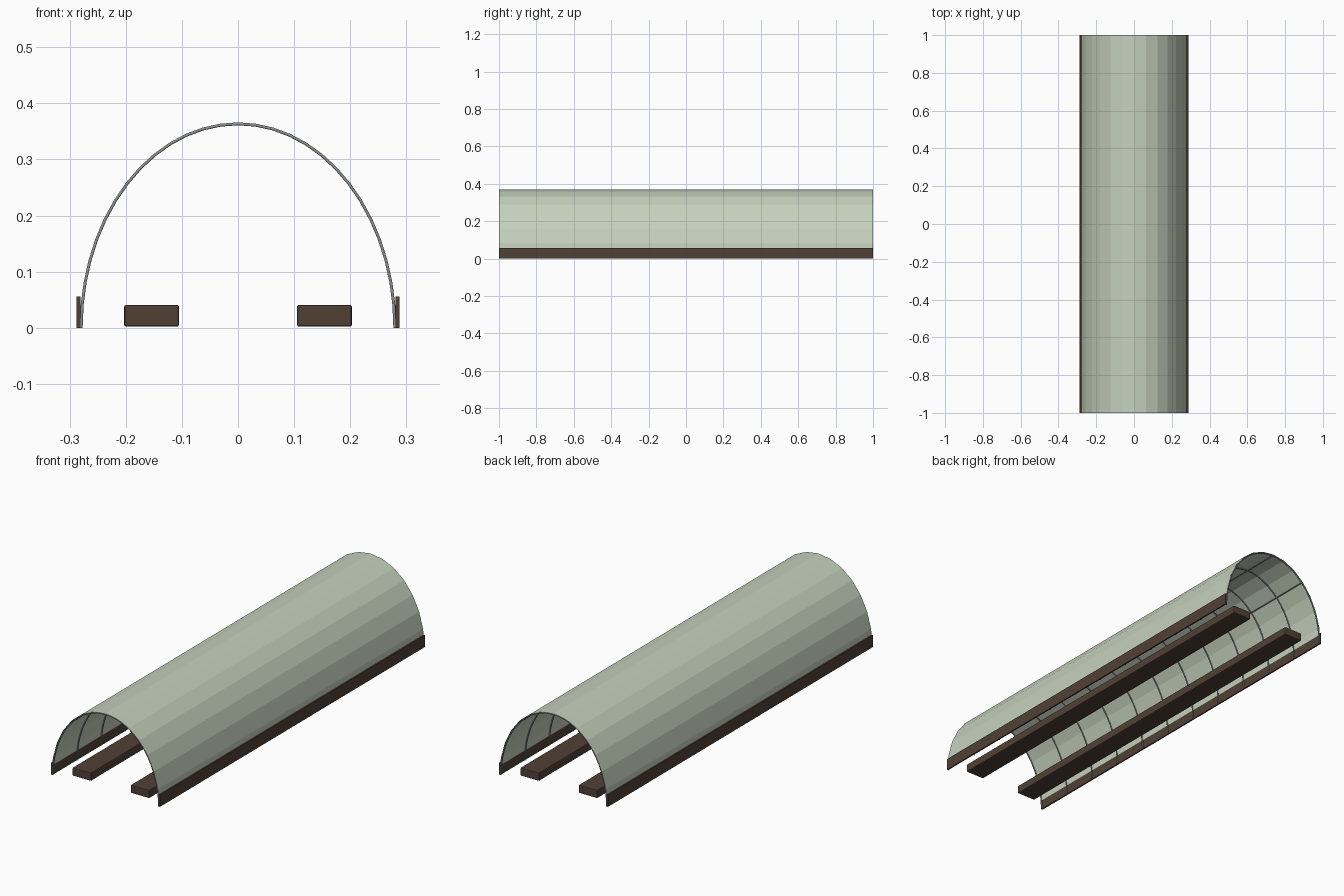
import bpy, bmesh, math

if "Cube" in bpy.data.objects:
    bpy.data.objects.remove(bpy.data.objects["Cube"])

def material(name, rgb):
    m = bpy.data.materials.new(name)
    m.diffuse_color = (*rgb, 1)
    m.use_nodes = True
    m.node_tree.nodes["Principled BSDF"].inputs["Base Color"].default_value = m.diffuse_color
    return m

FILM = material("pale green film", (0.56, 0.64, 0.51))
METAL = material("grey metal", (0.27, 0.28, 0.28))
WOOD = material("dark brown wood", (0.08, 0.052, 0.036))

def add_mesh(name, bm, mat):
    me = bpy.data.meshes.new(name)
    bm.to_mesh(me)
    bm.free()
    ob = bpy.data.objects.new(name, me)
    bpy.context.collection.objects.link(ob)
    me.materials.append(mat)
    return ob

def arch(a, b, n):
    return [(a * math.cos(math.pi * i / n), b * math.sin(math.pi * i / n)) for i in range(n + 1)]

def box(name, x0, x1, y, z0, z1, mat, bevel=0):
    bm = bmesh.new()
    bmesh.ops.create_cube(bm, size=1)
    for v in bm.verts:
        v.co.x = x1 if v.co.x > 0 else x0
        v.co.y = y if v.co.y > 0 else -y
        v.co.z = z1 if v.co.z > 0 else z0
    if bevel:
        bmesh.ops.bevel(bm, geom=bm.edges[:], offset=bevel, segments=2, profile=0.5, affect='EDGES')
    bmesh.ops.recalc_face_normals(bm, faces=bm.faces[:])
    return add_mesh(name, bm, mat)

def tube(name, pts, radius, mat):
    cu = bpy.data.curves.new(name, 'CURVE')
    cu.dimensions = '3D'
    cu.bevel_depth = radius
    cu.bevel_resolution = 1
    cu.use_fill_caps = True
    sp = cu.splines.new('POLY')
    sp.points.add(len(pts) - 1)
    for p, co in zip(sp.points, pts):
        p.co = (*co, 1)
    cu.materials.append(mat)
    ob = bpy.data.objects.new(name, cu)
    bpy.context.collection.objects.link(ob)
    return ob

# Faceted tunnel cover
bm = bmesh.new()
rows = [(bm.verts.new((x, -1, z)), bm.verts.new((x, 1, z))) for x, z in arch(0.285, 0.369, 14)]
for (a, b), (c, d) in zip(rows, rows[1:]):
    bm.faces.new((a, c, d, b))
bmesh.ops.recalc_face_normals(bm, faces=bm.faces[:])
for f in bm.faces:
    c = f.calc_center_median()
    if f.normal.x * c.x + f.normal.z * c.z < 0:
        f.normal_flip()
add_mesh("cover", bm, FILM)

# Twelve hoops
for i in range(12):
    y = -0.997 + 1.994 * i / 11
    tube(f"hoop_{i + 1}", [(x, y, z) for x, z in arch(0.2795, 0.3635, 28)], 0.003, METAL)

# Ridge pole and side poles
for name, deg in (("ridge_pole", 90), ("left_pole", 128.6), ("right_pole", 51.4)):
    t = math.radians(deg)
    x, z = 0.2795 * math.cos(t), 0.3635 * math.sin(t)
    tube(name, [(x, -0.997, z), (x, 0.997, z)], 0.0025, METAL)

# Base boards and growing beds on both sides
for side, s in (("left", -1), ("right", 1)):
    box(f"{side}_base_board", *sorted((s * 0.281, s * 0.288)), 1.0, 0.0, 0.056, WOOD)
    box(f"{side}_bed", *sorted((s * 0.105, s * 0.203)), 0.96, 0.002, 0.041, WOOD, 0.004)
